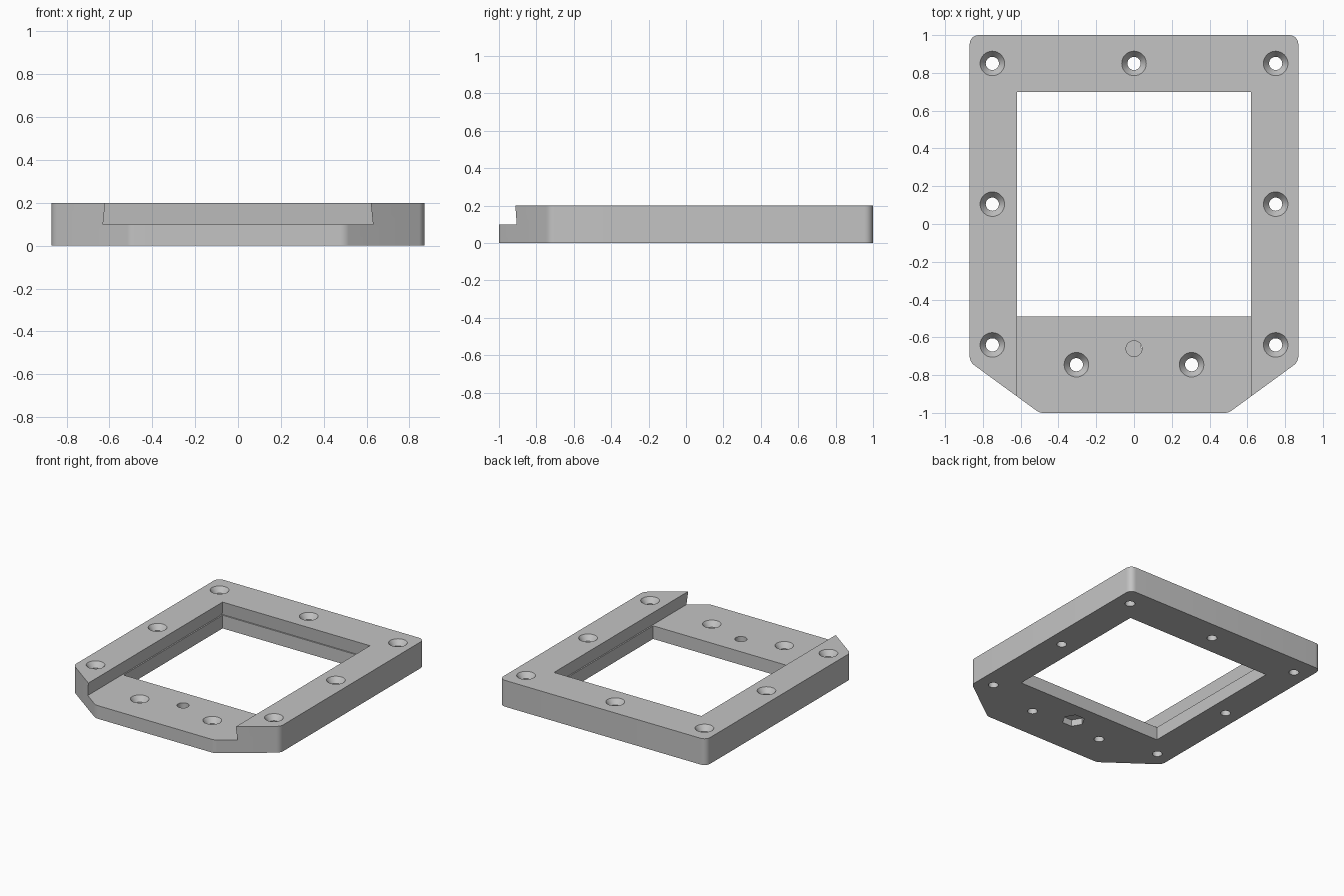
import bpy
import bmesh
from math import pi, sin, cos
from mathutils import Vector

cube = bpy.data.objects.get("Cube")
if cube:
    bpy.data.objects.remove(cube, do_unlink=True)

# One plain grey material
grey = bpy.data.materials.new("grey")
grey.use_nodes = True
colour = (0.55, 0.55, 0.55, 1)
grey.diffuse_color = colour
grey.node_tree.nodes["Principled BSDF"].inputs["Base Color"].default_value = colour


def loft(name, sections):
    """Closed solid through stacked (points, z) sections."""
    bm = bmesh.new()
    rings = [[bm.verts.new((x, y, z)) for x, y in pts] for pts, z in sections]
    bm.faces.new(rings[0][::-1])
    bm.faces.new(rings[-1])
    for low, high in zip(rings, rings[1:]):
        for i in range(len(low)):
            j = (i + 1) % len(low)
            bm.faces.new((low[i], low[j], high[j], high[i]))
    bmesh.ops.recalc_face_normals(bm, faces=bm.faces)
    mesh = bpy.data.meshes.new(name)
    bm.to_mesh(mesh)
    bm.free()
    mesh.materials.append(grey)
    obj = bpy.data.objects.new(name, mesh)
    bpy.context.collection.objects.link(obj)
    return obj


def rect(half, back, front):
    return [(-half, front), (half, front), (half, back), (-half, back)]


def circle(x, y, r, n=32):
    return [(x + r * cos(2 * pi * i / n), y + r * sin(2 * pi * i / n)) for i in range(n)]


def rounded(corners, steps=8):
    """Round each (x, y, setback) corner with a quadratic curve."""
    out = []
    for i, (x, y, s) in enumerate(corners):
        p = Vector((x, y))
        a = p + (Vector(corners[i - 1][:2]) - p).normalized() * s
        b = p + (Vector(corners[(i + 1) % len(corners)][:2]) - p).normalized() * s
        for k in range(steps + 1):
            t = k / steps
            w = 2 * t * (1 - t) * 0.83
            q = (a * (1 - t) ** 2 + p * w + b * t ** 2) / ((1 - t) ** 2 + w + t ** 2)
            out.append(tuple(q))
    return out


# Frame body: rounded back corners, angled front corners
outline = rounded([(-0.5, -1, 0.02), (0.5, -1, 0.02), (0.87, -0.73, 0.03),
                   (0.87, 1, 0.05), (-0.87, 1, 0.05), (-0.87, -0.73, 0.03)])
frame = loft("frame", [(outline, 0), (outline, 0.2)])

# Window, and the undercut slot that runs out through the front
window = rect(0.62, 0.70, -0.49)
cutters = [
    loft("window_cutter", [(window, -0.1), (window, 0.15)]),
    loft("slot_cutter", [(rect(0.63, 0.71, -1.2), 0.1), (rect(0.62, 0.70, -1.2), 0.2),
                         (rect(0.62, 0.70, -1.2), 0.3)]),
]

# Countersunk screw holes
screws = [(0, 0.85, 0.2)]
for side in (-1, 1):
    screws += [(side * 0.75, y, 0.2) for y in (0.85, 0.105, -0.64)]
    screws.append((side * 0.305, -0.745, 0.1))
for x, y, top in screws:
    small, wide = circle(x, y, 0.035), circle(x, y, 0.065)
    cutters.append(loft("screw_cutter", [(small, -0.1), (small, top - 0.04),
                                         (wide, top), (wide, top + 0.05)]))

# Plain hole with a hexagonal nut pocket underneath
bore, nut = circle(0, -0.66, 0.042), circle(0, -0.66, 0.08, 6)
cutters.append(loft("nut_cutter", [(nut, -0.1), (nut, 0.05), (bore, 0.05), (bore, 0.15)]))

for cutter in cutters:
    mod = frame.modifiers.new(cutter.name, "BOOLEAN")
    mod.operation = "DIFFERENCE"
    mod.solver = "EXACT"
    mod.object = cutter

# Bake the cuts and discard the cutters
bpy.context.view_layer.update()
result = bpy.data.meshes.new_from_object(frame.evaluated_get(bpy.context.evaluated_depsgraph_get()))
frame.modifiers.clear()
frame.data = result
for cutter in cutters:
    bpy.data.objects.remove(cutter, do_unlink=True)

bpy.ops.object.select_all(action="DESELECT")
frame.select_set(True)
bpy.context.view_layer.objects.active = frame
bpy.ops.object.shade_smooth_by_angle(angle=0.52)
